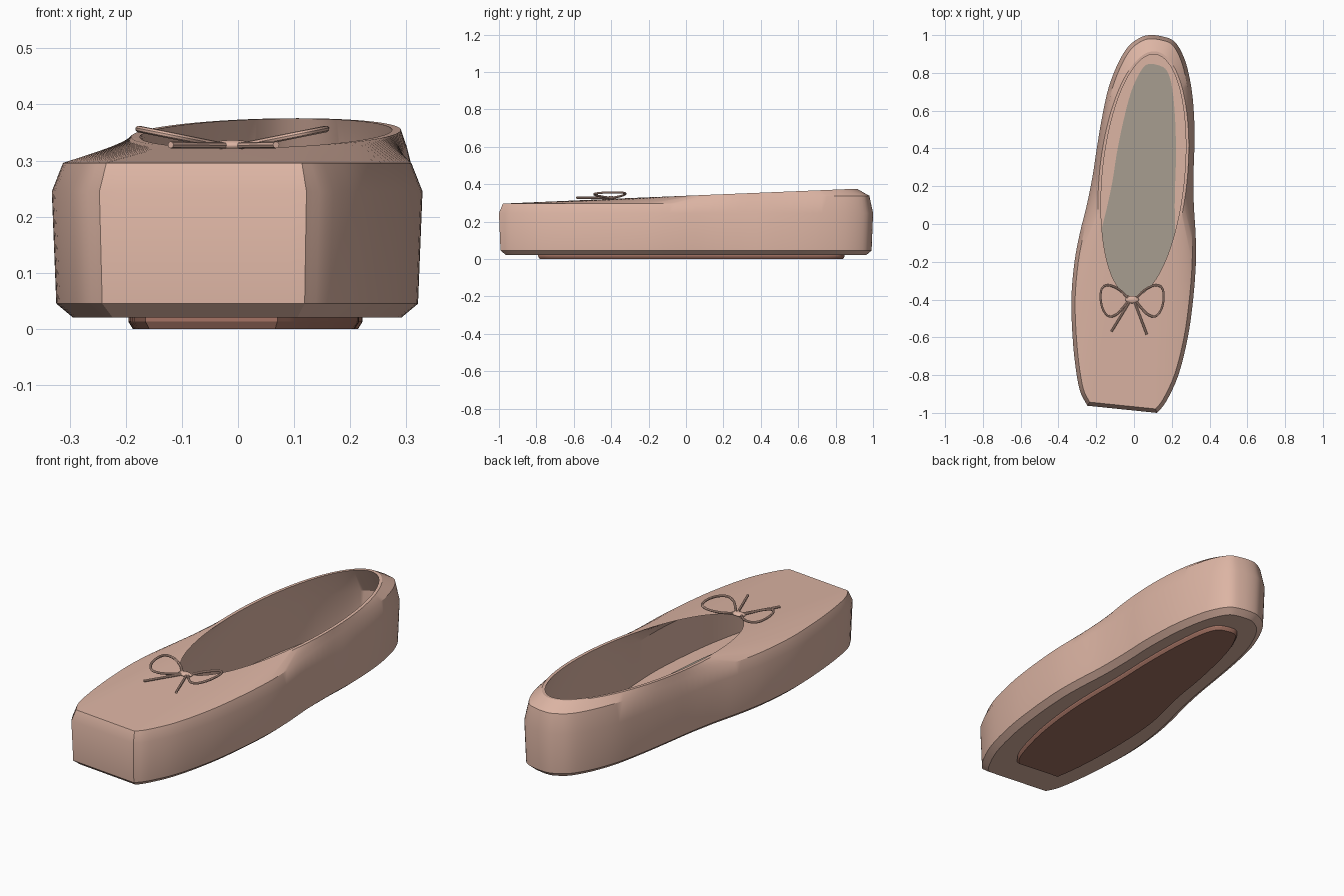
import bpy, bmesh, math
from mathutils import Vector

if "Cube" in bpy.data.objects:
    bpy.data.objects.remove(bpy.data.objects["Cube"])


def material(name, rgb):
    m = bpy.data.materials.new(name)
    m.use_nodes = True
    m.diffuse_color = (*rgb, 1)
    bsdf = next(n for n in m.node_tree.nodes if n.type == 'BSDF_PRINCIPLED')
    bsdf.inputs["Base Color"].default_value = (*rgb, 1)
    return m


PINK = material("pink satin", (0.72, 0.46, 0.37))
GREY = material("grey lining", (0.39, 0.34, 0.28))
BROWN = material("brown leather", (0.37, 0.17, 0.125))


def spline(points, steps=4):
    """Open Catmull-Rom curve through the points."""
    p = [Vector(q) for q in points]
    p = [2 * p[0] - p[1]] + p + [2 * p[-1] - p[-2]]
    out = []
    for a, b, c, d in zip(p, p[1:], p[2:], p[3:]):
        for i in range(steps):
            t = i / steps
            out.append(0.5 * (2 * b + (c - a) * t + (2 * a - 5 * b + 4 * c - d) * t * t
                              + (3 * b - a - 3 * c + d) * t ** 3))
    return out + [p[-2]]


def outline(points):
    """Closed counter-clockwise loop with a straight toe edge."""
    loop = spline(points)
    start, end = loop[-1], loop[0]
    return loop + [start.lerp(end, i / 12) for i in range(1, 12)]


def inset(loop, d):
    out = []
    for i, p in enumerate(loop):
        e1 = (p - loop[i - 1]).normalized()
        e2 = (loop[(i + 1) % len(loop)] - p).normalized()
        n = Vector((-e1.y - e2.y, e1.x + e2.x)).normalized()
        out.append(p + n * d / max(0.6, n.dot(Vector((-e1.y, e1.x)))))
    return out


def lift(loop, z):
    return [Vector((p.x, p.y, z(p.y) if callable(z) else z)) for p in loop]


def loft(name, rings, mat, angle=28):
    """Skin matching rings and cap both ends."""
    bm = bmesh.new()
    rows = [[bm.verts.new(p) for p in r] for r in rings]
    n = len(rows[0])
    for a, b in zip(rows, rows[1:]):
        for i in range(n):
            j = (i + 1) % n
            bm.faces.new((a[i], a[j], b[j], b[i]))
    bm.faces.new(rows[0][::-1])
    bm.faces.new(rows[-1])
    me = bpy.data.meshes.new(name)
    bm.to_mesh(me)
    bm.free()
    me.materials.append(mat)
    ob = bpy.data.objects.new(name, me)
    bpy.context.collection.objects.link(ob)
    smooth(ob, angle)
    return ob


def smooth(ob, angle):
    bpy.ops.object.select_all(action='DESELECT')
    ob.select_set(True)
    bpy.context.view_layer.objects.active = ob
    bpy.ops.object.shade_smooth_by_angle(angle=math.radians(angle))


# Shoe body: outer wall, vamp, lip, inner wall and floor
body = outline([
    (.122, -1), (.17, -.94), (.235, -.8), (.285, -.6), (.313, -.4), (.328, -.2),
    (.326, -.05), (.316, .12), (.316, .3), (.321, .45), (.315, .62), (.297, .76),
    (.265, .88), (.215, .965), (.15, .993), (.08, 1), (.03, .985), (-.03, .94),
    (-.085, .85), (-.135, .72), (-.17, .56), (-.197, .4), (-.22, .25), (-.25, .1),
    (-.287, -.05), (-.315, -.2), (-.331, -.38), (-.328, -.55), (-.313, -.73),
    (-.287, -.88), (-.247, -.962)])


def centre_x(y):
    return 0.05 + 0.085 * (y - 0.26)


def opening(margin):
    """Slanted oval, one point for each outline point."""
    ring = []
    for p in body:
        reach = 1.26 if p.y < 0.26 else 0.74
        t = math.atan2((p.y - 0.26) / reach, (p.x - centre_x(p.y)) / 0.3)
        y = 0.257 + (0.657 - margin) * math.sin(t)
        ring.append(Vector((centre_x(y) + (0.234 - margin) * math.cos(t), y)))
    return ring


def shoulder_z(y):
    t = min(1, max(0, (y + 0.15) / 1.0))
    return 0.296 + 0.042 * t * t * (3 - 2 * t)


def rim_z(y):
    return 0.338 + 0.041 * y


loft("shoe_body", [
    lift(inset(body, .038), .02),
    lift(inset(body, .008), .045),
    lift(body, .245),
    lift(inset(body, .02), shoulder_z),
    lift(opening(0), rim_z),
    lift(opening(.016), rim_z),
    lift(inset(body, .032), .24),
    lift(inset(body, .035), .045)], PINK)

# Outer sole and matching insole
sole = outline([
    (.07, -.79), (.115, -.72), (.165, -.55), (.195, -.38), (.212, -.2), (.216, -.05),
    (.216, .15), (.222, .35), (.218, .55), (.202, .72), (.175, .81), (.13, .84),
    (.07, .845), (.03, .8), (-.015, .7), (-.055, .55), (-.09, .38), (-.115, .22),
    (-.145, .08), (-.175, -.05), (-.192, -.22), (-.195, -.42), (-.185, -.62), (-.165, -.765)])
loft("outer_sole", [lift(inset(sole, .008), 0), lift(sole, .013), lift(sole, .022)], BROWN)
loft("insole", [lift(sole, .043), lift(sole, .051)], GREY)


# Bow: two cord loops, two tails and a knot
def cord(name, points, closed=False):
    cu = bpy.data.curves.new(name, 'CURVE')
    cu.dimensions = '3D'
    cu.bevel_depth = 0.006
    cu.bevel_resolution = 2
    cu.use_fill_caps = True
    path = spline(points, 6)
    if closed:
        path = path[:-1]
    s = cu.splines.new('POLY')
    s.points.add(len(path) - 1)
    s.use_cyclic_u = closed
    for sp, p in zip(s.points, path):
        sp.co = (*p, 1)
    cu.materials.append(PINK)
    ob = bpy.data.objects.new(name, cu)
    bpy.context.collection.objects.link(ob)
    bpy.ops.object.select_all(action='DESELECT')
    ob.select_set(True)
    bpy.context.view_layer.objects.active = ob
    bpy.ops.object.convert(target='MESH')
    smooth(bpy.context.object, 40)


KNOT = Vector((-.01, -.4, .327))
LOOP = [(.015, 0), (.065, .05), (.12, .075), (.158, .062), (.167, .01),
        (.155, -.05), (.125, -.088), (.085, -.08), (.045, -.04), (.015, 0)]
for side, sx in (("left", 1), ("right", -1)):
    cord("bow_loop_" + side,
         [KNOT + Vector((sx * x, y, -.004 + .2 * x)) for x, y in LOOP], True)
for side, end in (("left", (.068, -.585, .328)), ("right", (-.12, -.57, .328))):
    start = KNOT + Vector((math.copysign(.012, end[0]), -.01, 0))
    cord("bow_tail_" + side, [start, start.lerp(Vector(end), .5), end])

bpy.ops.mesh.primitive_uv_sphere_add(segments=20, ring_count=12, radius=1, location=KNOT)
knot = bpy.context.object
knot.name = "bow_knot"
knot.scale = (.036, .02, .01)
knot.data.materials.append(PINK)
smooth(knot, 60)
